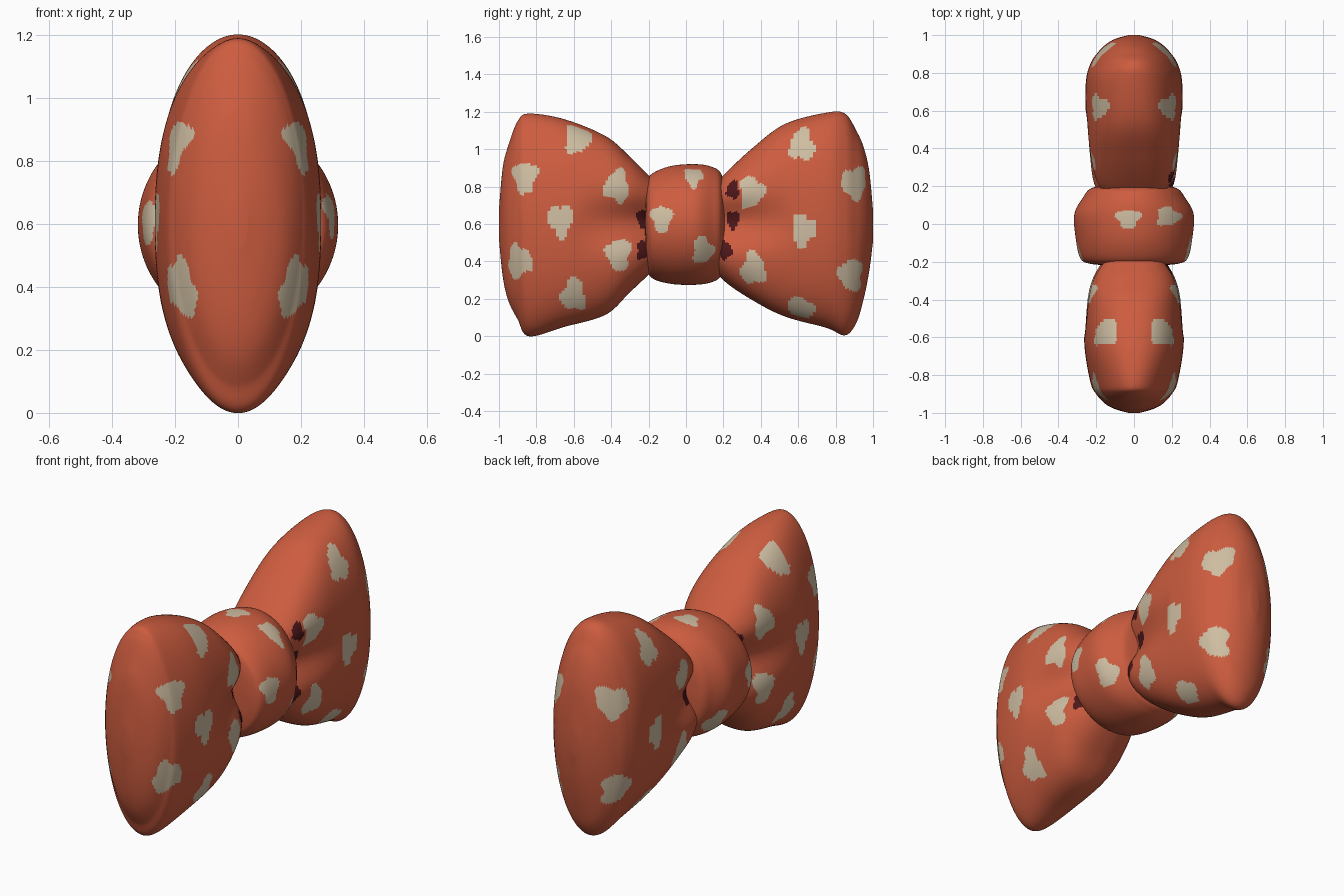
import bpy, math

cube = bpy.data.objects.get("Cube")
if cube:
    bpy.data.objects.remove(cube, do_unlink=True)


def material(name, colour):
    mat = bpy.data.materials.new(name)
    mat.use_nodes = True
    rgba = (*colour, 1)
    mat.diffuse_color = rgba
    mat.node_tree.nodes["Principled BSDF"].inputs["Base Color"].default_value = rgba
    return mat


FABRIC, SPOT, SEAM = range(3)
materials = [
    material("orange_red_fabric", (.61, .108, .05)),
    material("cream_spots", (.62, .51, .36)),
    material("dark_maroon_seam", (.075, .008, .01)),
]

# Spot centres as (y, z); the wing spots repeat on both broad sides
wing_spots = [
    (-.86, .85), (-.58, 1.06), (-.37, .8), (-.67, .62), (-.89, .4), (-.6, .22), (-.36, .44),
    (.35, .77), (.62, 1.02), (.9, .82), (.63, .57), (.36, .36), (.88, .33), (.61, .13),
]
left_knot_spots = [(-.13, .63), (.09, .46)]
right_knot_spots = [(-.16, .61), (.09, .42)]
top_knot_spots = [(-.03, .03), (.18, .04)]
left_seams = [(-.23, .63), (-.23, .46), (.25, .78), (.25, .62), (.21, .46)]
right_seams = [(.23, .6), (-.22, .72)]


def inside_blob(u, v, centres, ru, rv):
    """True when a point lies in one of the ragged blobs."""
    for i, (cu, cv) in enumerate(centres):
        du, dv = (u - cu) / ru, (v - cv) / rv
        angle = math.atan2(dv, du)
        edge = 1 + .16 * math.sin(3 * angle + 2 * i) + .09 * math.sin(5 * angle + i)
        if math.hypot(du, dv) < edge:
            return True
    return False


def wing_colour(c):
    seams = left_seams if c.x > 0 else right_seams
    if inside_blob(c.y, c.z, seams, .033, .05):
        return SEAM
    # Keep the spots off the narrow top and bottom edges
    on_side = abs(c.x) > .095
    return SPOT if on_side and inside_blob(c.y, c.z, wing_spots, .065, .085) else FABRIC


def knot_colour(c):
    spots = left_knot_spots if c.x > 0 else right_knot_spots
    if abs(c.x) > .12 and inside_blob(c.y, c.z, spots, .055, .07):
        return SPOT
    if c.z > .75 and inside_blob(c.x, c.y, top_knot_spots, .062, .05):
        return SPOT
    return FABRIC


def smooth_sections(sections, steps):
    """Catmull-Rom interpolation through the (y, top, bottom, half width, power) rows."""
    rows = []
    last = len(sections) - 1
    for i in range(last):
        a, b, c, d = (sections[min(max(k, 0), last)] for k in range(i - 1, i + 3))
        for s in range(steps):
            t = s / steps
            rows.append([
                q + t * (r - p) / 2 + t * t * (p - 2.5 * q + 2 * r - w / 2)
                + t ** 3 * (1.5 * (q - r) + (w - p) / 2)
                for p, q, r, w in zip(a, b, c, d)])
    return rows + [list(sections[-1])]


def loft(name, sections, colour_rule, fold=0, sides=192, steps=14):
    """Skin rounded rings along y, with an optional pinched fold at mid height."""
    rows = smooth_sections(sections, steps)
    verts, faces = [], []
    for y, top, bottom, width, power in rows:
        mid, half = (top + bottom) / 2, (top - bottom) / 2
        fade = max(0, min(1, (.6 - abs(y)) / .4))
        for k in range(sides):
            a = math.tau * k / sides
            cx, cz = math.cos(a), math.sin(a)
            x = math.copysign(abs(cx) ** (2 / power), cx) * width
            z = mid + math.copysign(abs(cz) ** (2 / power), cz) * half
            x *= 1 - fold * fade * math.exp(-((z - .61) / .12) ** 2)
            verts.append((x, y, z))
    for r in range(len(rows) - 1):
        for k in range(sides):
            n = (k + 1) % sides
            faces.append((r * sides + k, (r + 1) * sides + k,
                          (r + 1) * sides + n, r * sides + n))
    # Close both ends
    faces.append(tuple(range(sides)))
    faces.append(tuple(reversed(range((len(rows) - 1) * sides, len(rows) * sides))))
    mesh = bpy.data.meshes.new(name)
    mesh.from_pydata(verts, [], faces)
    for mat in materials:
        mesh.materials.append(mat)
    for poly in mesh.polygons:
        poly.material_index = colour_rule(poly.center)
        poly.use_smooth = True
    obj = bpy.data.objects.new(name, mesh)
    bpy.context.collection.objects.link(obj)


# Front wing: rounded outer end to pinched inner end
loft("front_wing", [
    (-1, .68, .52, .03, 2), (-.98, .9, .32, .1, 2), (-.95, 1.02, .19, .155, 2),
    (-.9, 1.15, .09, .2, 2), (-.84, 1.19, 0, .23, 2), (-.65, 1.16, .05, .262, 2.3),
    (-.43, 1.07, .115, .262, 2.4), (-.3, .96, .235, .245, 2.5), (-.2, .86, .33, .2, 2.5),
    (-.12, .78, .42, .15, 2.5),
], wing_colour, fold=.45)

# Back wing
loft("back_wing", [
    (.12, .76, .42, .18, 2.5), (.2, .86, .3, .235, 2.5), (.36, 1.01, .19, .25, 2.5),
    (.53, 1.135, .105, .255, 2.4), (.75, 1.195, .045, .255, 2.2), (.85, 1.19, .005, .23, 2),
    (.91, 1.1, .07, .19, 2), (.95, 1.01, .2, .15, 2), (.98, .88, .35, .1, 2),
    (1, .67, .51, .03, 2),
], wing_colour, fold=.4)

# Central knot
loft("knot", [
    (-.22, .72, .48, .12, 2), (-.21, .82, .37, .235, 2), (-.18, .87, .31, .285, 2),
    (-.08, .91, .28, .308, 2), (.05, .92, .275, .316, 2), (.14, .905, .29, .27, 2),
    (.19, .865, .33, .225, 2), (.21, .75, .45, .12, 2),
], knot_colour)
